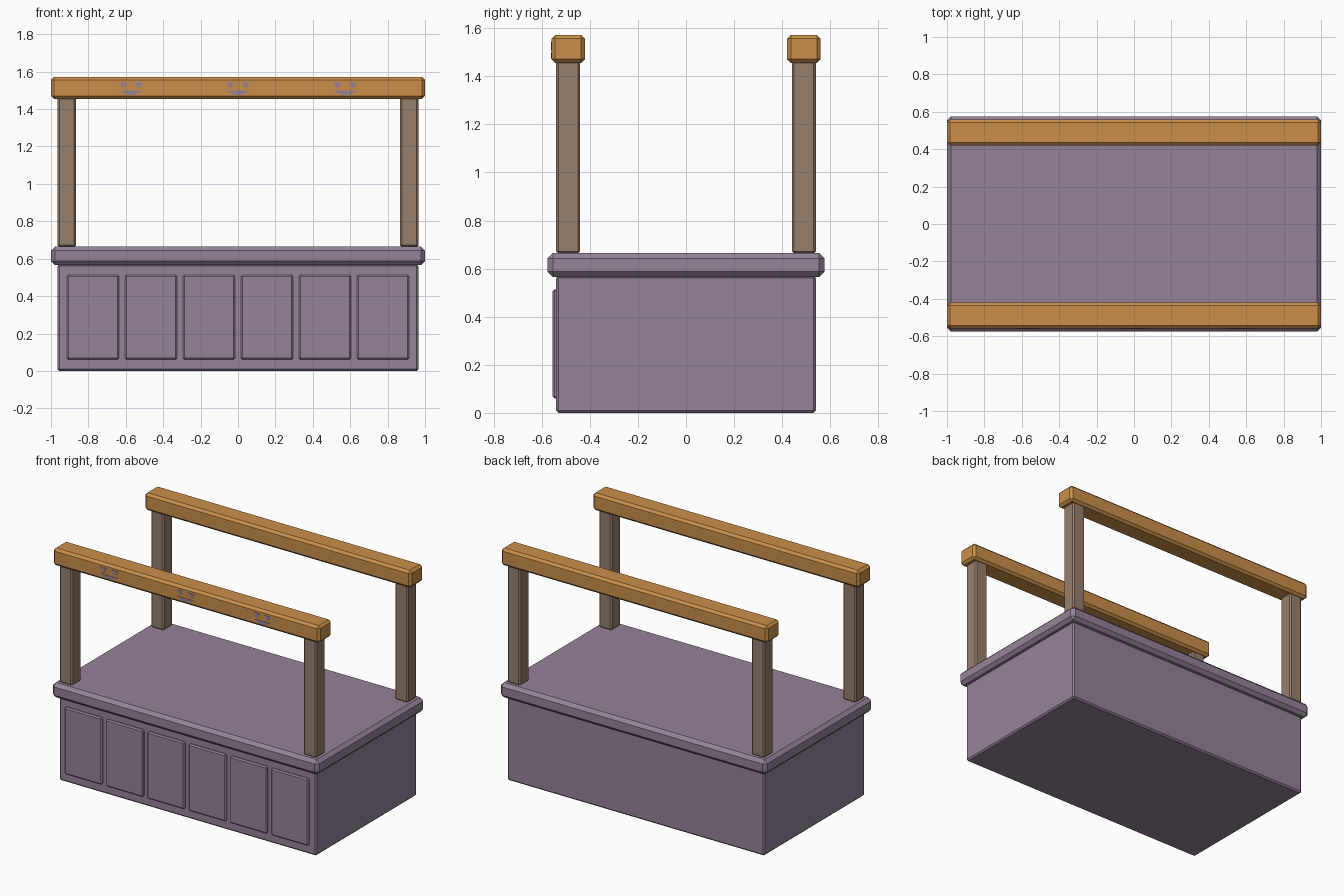
import bpy, bmesh

if "Cube" in bpy.data.objects:
    bpy.data.objects.remove(bpy.data.objects["Cube"])


def material(name, rgb):
    m = bpy.data.materials.new(name)
    m.diffuse_color = (*rgb, 1)
    m.use_nodes = True
    m.node_tree.nodes["Principled BSDF"].inputs["Base Color"].default_value = m.diffuse_color
    return m


PURPLE = material("dusty_purple", (0.30, 0.225, 0.315))
BROWN = material("brown_wood", (0.31, 0.215, 0.155))
ORANGE = material("orange_wood", (0.59, 0.275, 0.068))


def finish(name, bm, mat):
    bmesh.ops.recalc_face_normals(bm, faces=bm.faces[:])
    me = bpy.data.meshes.new(name)
    bm.to_mesh(me)
    bm.free()
    me.materials.append(mat)
    ob = bpy.data.objects.new(name, me)
    bpy.context.collection.objects.link(ob)
    return ob


def box(name, lo, hi, mat, bevel):
    """Chamfered box between two corners."""
    bm = bmesh.new()
    bmesh.ops.create_cube(bm, size=1)
    for v in bm.verts:
        v.co = [(l + h) / 2 + c * (h - l) for c, l, h in zip(v.co, lo, hi)]
    bmesh.ops.bevel(bm, geom=bm.edges[:], offset=bevel, segments=1,
                    profile=0.5, affect='EDGES')
    return finish(name, bm, mat)


def plate(name, outline, y, mat, depth=0.006):
    """Thin plate on the front of a part, from an x-z outline."""
    bm = bmesh.new()
    f = bm.faces.new([bm.verts.new((x, y, z)) for x, z in outline])
    r = bmesh.ops.extrude_face_region(bm, geom=[f])
    for v in r["geom"]:
        if isinstance(v, bmesh.types.BMVert):
            v.co.y += depth
    return finish(name, bm, mat)


# Solid counter body and overhanging top
box("counter_body", (-0.965, -0.54, 0), (0.965, 0.54, 0.57), PURPLE, 0.01)
box("counter_top", (-1, -0.576, 0.565), (1, 0.576, 0.665), PURPLE, 0.022)

# Six raised front panels
for i in range(6):
    cx = -0.775 + 0.31 * i
    box("front_panel", (cx - 0.14, -0.555, 0.06), (cx + 0.14, -0.53, 0.514),
        PURPLE, 0.008)

# Corner posts and the long beams they carry
for side, label in ((-1, "front"), (1, "back")):
    cy = side * 0.49
    for cx in (-0.916, 0.916):
        box(label + "_post", (cx - 0.049, cy - 0.05, 0.662),
            (cx + 0.049, cy + 0.05, 1.465), BROWN, 0.01)
    box(label + "_beam", (-1, cy - 0.07, 1.455), (1, cy + 0.07, 1.572),
        ORANGE, 0.016)

# Three carved-looking faces on the front beam: triangle eyes and a grin
for cx in (-0.573, 0, 0.573):
    for s in (-1, 1):
        ex = cx + s * 0.042
        plate("face_eye", [(ex - 0.023, 1.543), (ex, 1.508), (ex + 0.023, 1.543)],
              -0.562, PURPLE)
    plate("face_mouth", [(cx - 0.06, 1.498), (cx - 0.03, 1.481), (cx, 1.474),
                         (cx + 0.03, 1.481), (cx + 0.06, 1.498)],
          -0.562, PURPLE)
